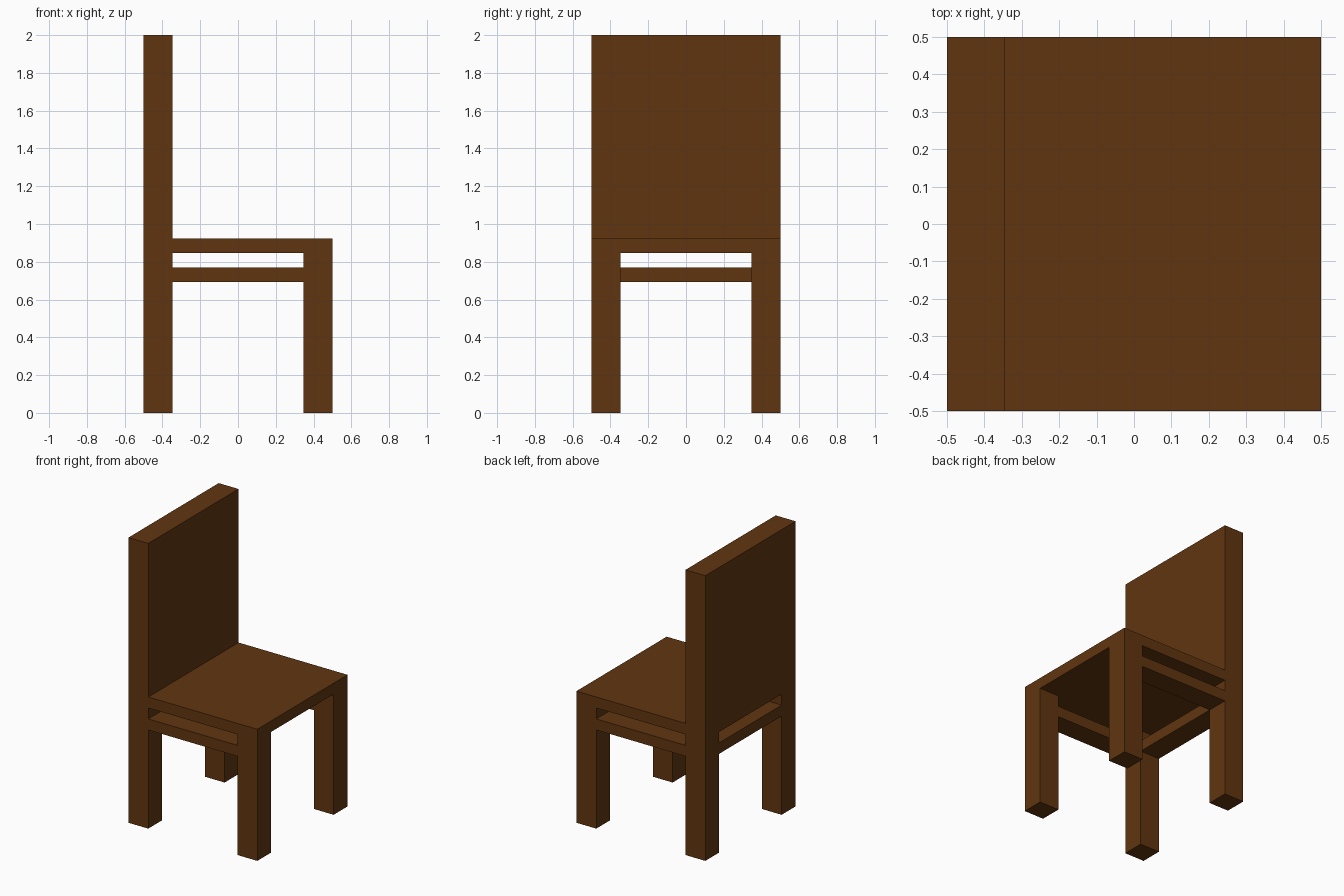
import bpy

if "Cube" in bpy.data.objects:
    bpy.data.objects.remove(bpy.data.objects["Cube"])

U = 1 / 13            # module: legs are 2 units thick, seat and rails 1 unit
H = 0.5               # half width of the chair
LEG = 2 * U
IN = H - LEG          # inner face of the legs

wood = bpy.data.materials.new("dark brown wood")
wood.diffuse_color = (0.12, 0.036, 0.005, 1)
wood.use_nodes = True
wood.node_tree.nodes["Principled BSDF"].inputs["Base Color"].default_value = wood.diffuse_color


def box(name, x, y, z):
    """Box from (min, max) ranges on each axis."""
    lo, hi = zip(x, y, z)
    bpy.ops.mesh.primitive_cube_add(size=1)
    ob = bpy.context.object
    ob.name = name
    ob.data.name = name
    for v in ob.data.vertices:
        v.co = [a if c < 0 else b for c, a, b in zip(v.co, lo, hi)]
    ob.data.materials.append(wood)
    return ob


# Four legs and the two side rails
for side, y in (("near", (-H, -IN)), ("far", (IN, H))):
    box(side + "_front_leg", (IN, H), y, (0, 11 * U))
    box(side + "_rear_leg", (-H, -IN), y, (0, 11 * U))
    box(side + "_side_rail", (-IN, IN), y, (9 * U, 10 * U))

# Rail between the rear legs
box("rear_rail", (-H, -IN), (-IN, IN), (9 * U, 10 * U))

# Seat and tall backrest
box("seat", (-IN, H), (-H, H), (11 * U, 12 * U))
box("backrest", (-H, -IN), (-H, H), (11 * U, 2))
